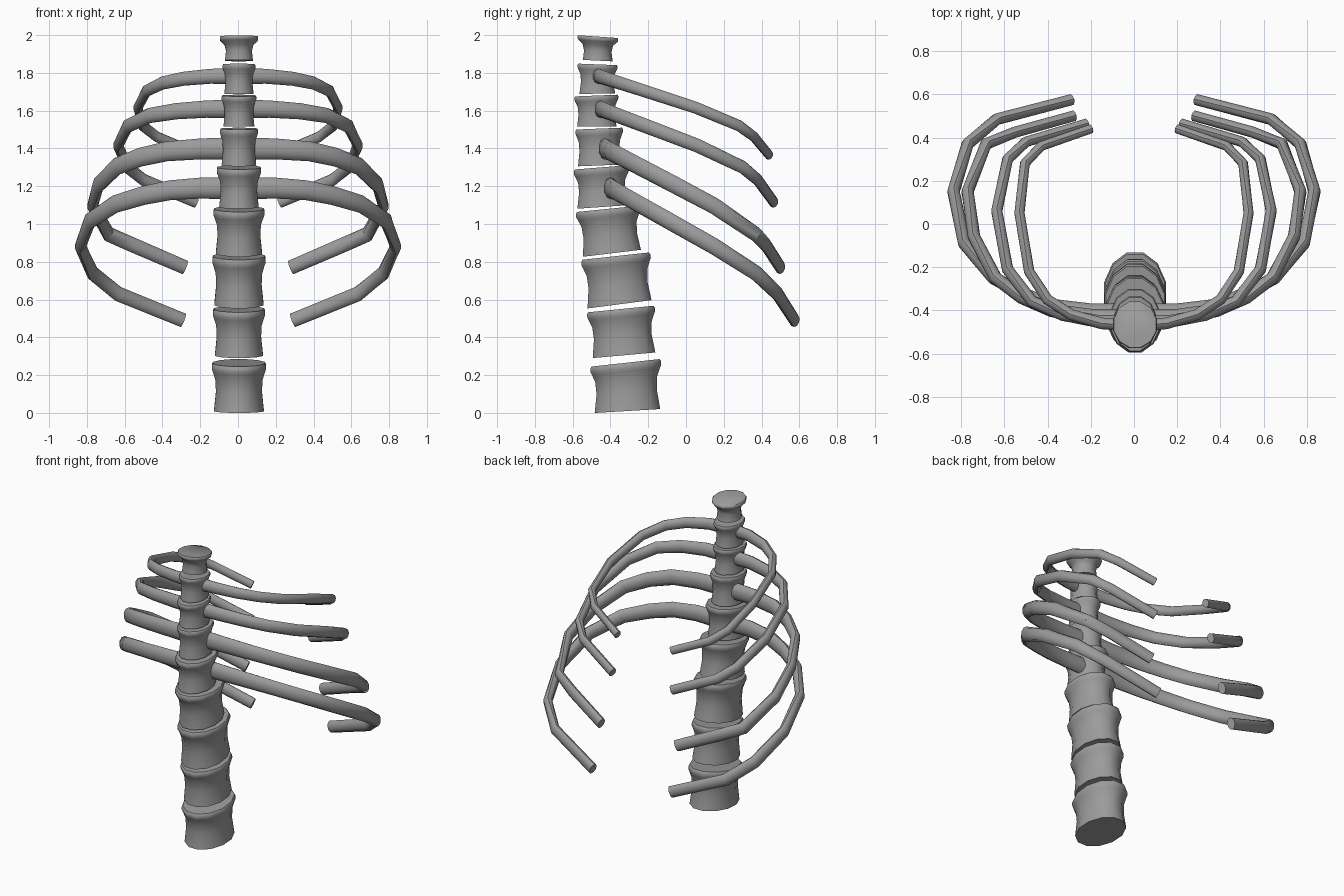
import bpy
import bmesh
import math
from mathutils import Vector

default = bpy.data.objects.get("Cube")
if default:
    bpy.data.objects.remove(default)

# Single bone grey
bone = bpy.data.materials.new("bone_grey")
bone.use_nodes = True
GREY = (0.33, 0.33, 0.33, 1)
bone.diffuse_color = GREY
bone.node_tree.nodes["Principled BSDF"].inputs["Base Color"].default_value = GREY


def loft(name, rings, smooth_angle):
    """Skin a list of closed rings and cap both ends."""
    bm = bmesh.new()
    loops = [[bm.verts.new(point) for point in ring] for ring in rings]
    count = len(loops[0])
    for lower, upper in zip(loops, loops[1:]):
        for i in range(count):
            j = (i + 1) % count
            bm.faces.new((lower[i], lower[j], upper[j], upper[i]))
    bm.faces.new(loops[0][::-1])
    bm.faces.new(loops[-1])
    bmesh.ops.recalc_face_normals(bm, faces=bm.faces)
    mesh = bpy.data.meshes.new(name)
    bm.to_mesh(mesh)
    bm.free()
    mesh.materials.append(bone)
    obj = bpy.data.objects.new(name, mesh)
    bpy.context.collection.objects.link(obj)
    bpy.ops.object.select_all(action="DESELECT")
    obj.select_set(True)
    bpy.context.view_layer.objects.active = obj
    bpy.ops.object.shade_smooth_by_angle(angle=math.radians(smooth_angle))
    return obj


def ellipse(center, axis_a, axis_b, sides):
    ring = []
    for i in range(sides):
        angle = math.tau * (i + 0.5) / sides
        ring.append(center + axis_a * math.cos(angle) + axis_b * math.sin(angle))
    return ring


# Vertebra outline: height fraction, blend from lower to upper width, scale
OUTLINE = [(0, 0, 1), (0.1, 0, 0.98), (0.4, 0, 0.92), (0.66, 0.3, 0.93),
           (0.82, 1, 0.98), (0.88, 1, 1.02), (0.96, 1, 1.02), (1, 1, 0.98)]


def vertebra(name, low, high, widths, depth, slopes):
    rings = []
    for t, blend, scale in OUTLINE:
        y, z = (a + (b - a) * t for a, b in zip(low, high))
        half = (widths[0] + (widths[1] - widths[0]) * blend) * scale
        slope = slopes[0] + (slopes[1] - slopes[0]) * t
        rings.append(ellipse(Vector((0.005, y, z)), Vector((half, 0, 0)),
                             Vector((0, half * depth, half * depth * slope)), 12))
    loft(name, rings, 50)


# Spine, bottom to top: lower (y, z), upper (y, z), half widths, depth, tilts
SPINE = [
    ((-.31, .01), (-.32, .265), (.137, .145), 1.31, (.06, .11)),
    ((-.328, .305), (-.345, .55), (.132, .14), 1.3, (.09, .1)),
    ((-.352, .575), (-.372, .83), (.135, .143), 1.3, (.13, .11)),
    ((-.392, .845), (-.415, 1.08), (.127, .137), 1.25, (.12, .1)),
    ((-.445, 1.09), (-.447, 1.3), (.108, .119), 1.25, (.07, .08)),
    ((-.457, 1.31), (-.46, 1.505), (.095, .102), 1.25, (.04, .04)),
    ((-.472, 1.515), (-.475, 1.68), (.085, .093), 1.27, (0, .04)),
    ((-.47, 1.69), (-.468, 1.845), (.08, .088), 1.22, (.02, -.04)),
    ((-.467, 1.865), (-.467, 1.992), (.077, .103), 1.06, (-.05, -.07)),
]
for number, row in enumerate(SPINE, 1):
    vertebra(f"vertebra_{number}", *row)


def rib(name, side, path, top, bottom, bend, start, end):
    """Sweep a flattened oval along a plan path that droops to the front end."""
    first, last = path[0][1], path[-1][1]
    points = []
    for x, y in path:
        u = max(0, (y - first) / (last - first))
        drop = bend * u + (1 - bend) * u ** 9
        points.append(Vector((side * x, y, top + (bottom - top) * drop)))
    rings = []
    for i, point in enumerate(points):
        ahead = (points[min(i + 1, len(points) - 1)] - point).normalized()
        behind = (point - points[max(i - 1, 0)]).normalized()
        along = (ahead + behind).normalized()
        across = along.cross(Vector((0, 0, 1))).normalized()
        upward = across.cross(along)
        t = (i / (len(points) - 1)) ** 0.7
        wide, tall = (a + (b - a) * t for a, b in zip(start, end))
        rings.append(ellipse(point, across * wide, upward * tall, 10))
    loft(name, rings, 40)


# Ribs, top to bottom: plan path, start and end heights, droop, oval radii
RIBS = [
    ([(0, -.47), (.15, -.46), (.29, -.42), (.4, -.35), (.485, -.22), (.53, .05),
      (.505, .28), (.43, .36), (.2, .44)],
     1.785, 1.365, .7, (.03, .043), (.022, .027)),
    ([(0, -.455), (.17, -.45), (.33, -.42), (.47, -.36), (.585, -.21), (.635, .06),
      (.585, .3), (.5, .38), (.22, .465)],
     1.61, 1.115, .7, (.033, .05), (.024, .031)),
    ([(0, -.43), (.2, -.425), (.38, -.4), (.52, -.34), (.64, -.25), (.74, -.06),
      (.77, .15), (.685, .37), (.55, .425), (.28, .5)],
     1.4, .77, .77, (.036, .06), (.026, .038)),
    ([(0, -.4), (.2, -.4), (.36, -.38), (.5, -.33), (.65, -.25), (.785, -.09),
      (.835, .15), (.77, .37), (.635, .485), (.29, .575)],
     1.19, .49, .78, (.036, .06), (.027, .038)),
]
for number, row in enumerate(RIBS, 1):
    for label, side in (("left", 1), ("right", -1)):
        rib(f"{label}_rib_{number}", side, *row)
